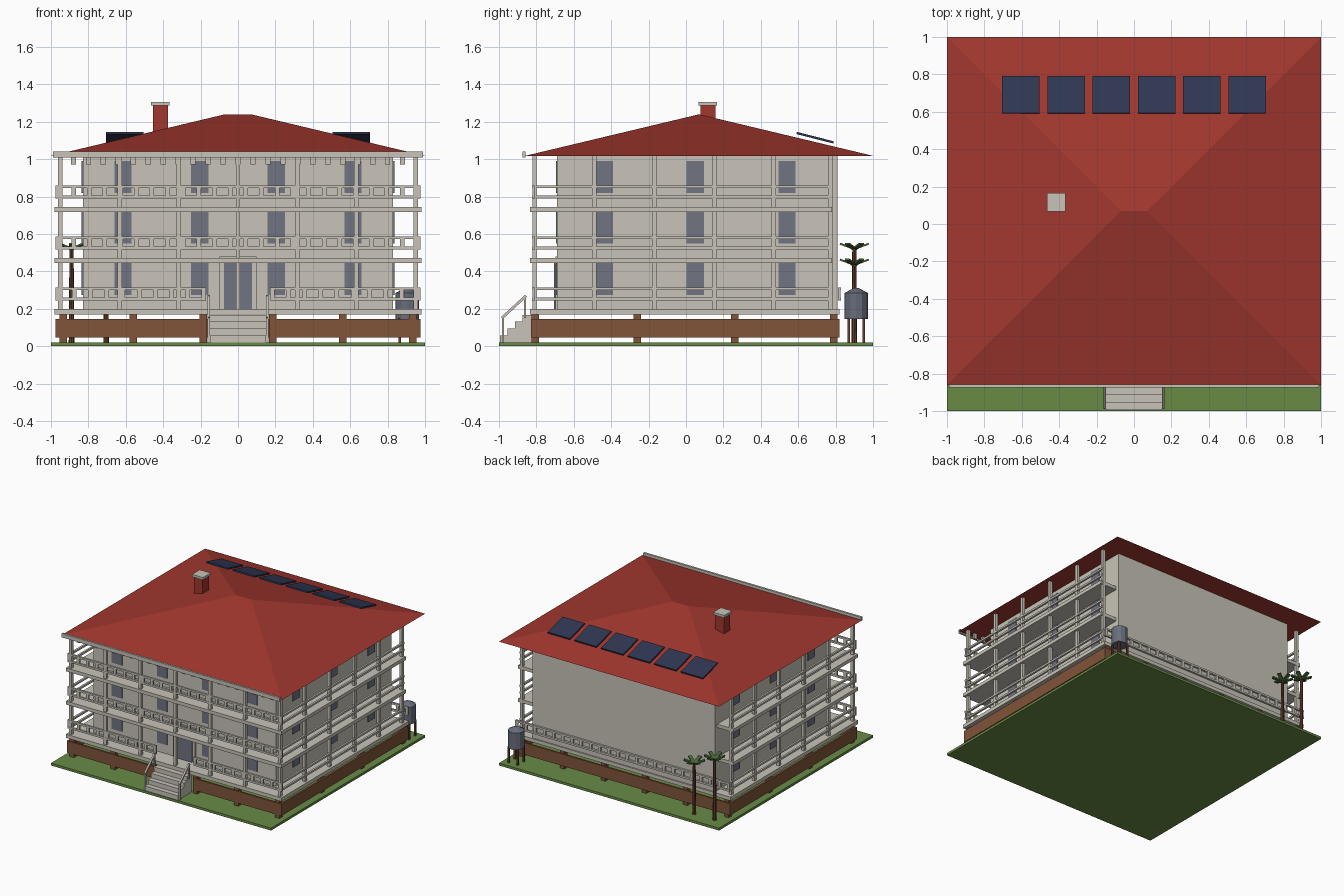
import bpy, bmesh, math
from mathutils import Vector, Matrix

if "Cube" in bpy.data.objects:
    bpy.data.objects.remove(bpy.data.objects["Cube"])


def material(name, rgb):
    m = bpy.data.materials.new(name)
    m.diffuse_color = (*rgb, 1)
    m.use_nodes = True
    m.node_tree.nodes["Principled BSDF"].inputs["Base Color"].default_value = m.diffuse_color
    return m


CREAM = material("cream", (0.58, 0.55, 0.48))
RED = material("roof red", (0.36, 0.038, 0.028))
BROWN = material("skirt brown", (0.22, 0.09, 0.043))
GREEN = material("grass green", (0.14, 0.26, 0.06))
GLASS = material("window grey", (0.165, 0.178, 0.225))
NAVY = material("solar navy", (0.028, 0.038, 0.085))
BARK = material("bark brown", (0.13, 0.05, 0.025))
STEEL = material("tank grey", (0.14, 0.155, 0.205))
LEAF = material("palm green", (0.07, 0.14, 0.04))


def finish(name, bm, mat):
    bmesh.ops.recalc_face_normals(bm, faces=bm.faces)
    me = bpy.data.meshes.new(name)
    bm.to_mesh(me)
    bm.free()
    me.materials.append(mat)
    ob = bpy.data.objects.new(name, me)
    bpy.context.collection.objects.link(ob)
    return ob


def add_box(bm, x0, x1, y0, y1, z0, z1):
    size = Matrix.Diagonal((x1 - x0, y1 - y0, z1 - z0, 1))
    mid = Matrix.Translation(((x0 + x1) / 2, (y0 + y1) / 2, (z0 + z1) / 2))
    bmesh.ops.create_cube(bm, size=1, matrix=mid @ size)


def boxes(name, mat, items):
    bm = bmesh.new()
    for b in items:
        add_box(bm, *b)
    return finish(name, bm, mat)


def add_cone(bm, x, y, z0, z1, r0, r1, n):
    bmesh.ops.create_cone(bm, cap_ends=True, segments=n, radius1=r0, radius2=r1, depth=z1 - z0,
                          matrix=Matrix.Translation((x, y, (z0 + z1) / 2)))


FLOORS = [0.2, 0.472, 0.745]

# Ground, walls and raised base
boxes("lawn", GREEN, [(-1, 1, -1, 1, 0, 0.02)])
boxes("house_walls", CREAM, [(-0.83, 0.83, -0.69, 0.81, 0.2, 1.02)])
boxes("base_skirt", BROWN, [
    (-0.975, -0.17, -0.83, -0.815, 0.048, 0.145), (0.17, 0.975, -0.83, -0.815, 0.048, 0.145),
    (-0.975, 0.975, 0.805, 0.82, 0.048, 0.145),
    (-0.975, -0.96, -0.83, 0.82, 0.048, 0.145), (0.96, 0.975, -0.83, 0.82, 0.048, 0.145)])
boxes("base_piles", BROWN, [(x - 0.02, x + 0.02, y - 0.02, y + 0.02, 0.02, 0.17)
                            for x in (-0.935, -0.56, -0.187, 0.187, 0.56, 0.935)
                            for y in (-0.805, -0.26, 0.26, 0.79)])

# Verandah decks
decks = [(-0.98, 0.98, -0.835, 0.82, 0.17, 0.2)]
for z in FLOORS[1:]:
    decks += [(-0.98, 0.98, -0.835, -0.69, z - 0.028, z)]
    decks += [(min(s * 0.83, s * 0.98), max(s * 0.83, s * 0.98), -0.69, 0.78, z - 0.028, z)
              for s in (-1, 1)]
boxes("verandah_decks", CREAM, decks)

# Posts along front and sides
SIDE_Y = (-0.49, -0.17, 0.15, 0.47, 0.77)
post_spots = [(-0.95 + i * 0.95 / 3, -0.81) for i in range(7)]
post_spots += [(s * 0.95, y) for s in (-1, 1) for y in SIDE_Y]
boxes("verandah_posts", CREAM, [(x - 0.012, x + 0.012, y - 0.012, y + 0.012, 0.2, 1.02)
                                for x, y in post_spots])

# Railings: two rails everywhere, pickets on the front and back
rails, pickets = [], []


def x_rail(x0, x1, y, z):
    for dz in (0.045, 0.1):
        rails.append((x0, x1, y - 0.008, y + 0.008, z + dz, z + dz + 0.015))
    n = round((x1 - x0) / 0.086)
    for i in range(n + 1):
        x = x0 + 0.012 + (x1 - x0 - 0.024) * i / n
        pickets.append((x - 0.012, x + 0.012, y - 0.006, y + 0.006, z + 0.06, z + 0.1))


for z in FLOORS:
    if z == 0.2:
        x_rail(-0.975, -0.17, -0.815, z)
        x_rail(0.17, 0.975, -0.815, z)
        x_rail(-0.975, 0.975, 0.82, z)
    else:
        x_rail(-0.975, 0.975, -0.815, z)
    for s in (-1, 1):
        for dz in (0.045, 0.1):
            rails.append((s * 0.96 - 0.008, s * 0.96 + 0.008, -0.8, 0.78, z + dz, z + dz + 0.015))
boxes("railings", CREAM, rails)
boxes("railing_pickets", CREAM, pickets)

# Windows and front door as thin plates
wins = []
for z in (0.275, 0.548, 0.82):
    for x in (-0.615, -0.205, 0.205, 0.615):
        wins.append((x - 0.046, x + 0.046, -0.696, -0.69, z, z + 0.17))
    for y in (-0.435, 0.05, 0.54):
        for s in (-1, 1):
            wins.append((s * 0.833 - 0.003, s * 0.833 + 0.003, y - 0.046, y + 0.046, z, z + 0.17))
boxes("windows", GLASS, wins)
boxes("door_frame", CREAM, [(-0.1, 0.1, -0.699, -0.69, 0.2, 0.48)])
boxes("front_door", GLASS, [(-0.075, 0.075, -0.706, -0.698, 0.2, 0.455)])

# Entrance steps and handrails
boxes("entrance_steps", CREAM, [(-0.15, 0.15, -0.995 + i * 0.04, -0.82, 0.02 + i * 0.037,
                                 0.057 + i * 0.037) for i in range(4)])
bm = bmesh.new()
for s in (-1, 1):
    x = s * 0.157
    add_box(bm, x - 0.006, x + 0.006, -0.985, -0.973, 0.02, 0.16)
    add_box(bm, x - 0.006, x + 0.006, -0.867, -0.855, 0.15, 0.27)
    a, b = Vector((x, -0.985, 0.15)), Vector((x, -0.855, 0.27))
    turn = Matrix.Rotation(math.atan2(b.z - a.z, b.y - a.y), 4, 'X')
    bmesh.ops.create_cube(bm, size=1, matrix=Matrix.Translation((a + b) / 2) @ turn
                          @ Matrix.Diagonal((0.014, (b - a).length, 0.014, 1)))
finish("step_handrails", bm, CREAM)

# Hipped roof
bm = bmesh.new()
eave = [bm.verts.new(p) for p in ((-1, -0.86, 1.018), (1, -0.86, 1.018), (1, 1, 1.018), (-1, 1, 1.018))]
r0, r1 = bm.verts.new((-0.07, 0.07, 1.24)), bm.verts.new((0.07, 0.07, 1.24))
a, b, c, d = eave
for f in ((a, b, r1, r0), (b, c, r1), (c, d, r0, r1), (d, a, r0), (d, c, b, a)):
    bm.faces.new(f)
finish("hip_roof", bm, RED)

# Front fascia with hanging trim
boxes("front_fascia", CREAM, [(-0.99, 0.99, -0.875, -0.858, 1.008, 1.04)])
boxes("fascia_trim", CREAM, [(x - 0.014, x + 0.014, -0.82, -0.806, 0.972, 1.018)
                             for x in [-0.88 + i * 0.08 for i in range(23)]])

# Chimney
boxes("chimney", RED, [(-0.455, -0.375, 0.077, 0.157, 1.1, 1.288)])
boxes("chimney_cap", CREAM, [(-0.465, -0.365, 0.067, 0.167, 1.286, 1.306)])

# Tilted solar panels
bm = bmesh.new()
for i in range(6):
    bmesh.ops.create_cube(bm, size=1, matrix=Matrix.Translation((-0.605 + i * 0.242, 0.69, 1.115))
                          @ Matrix.Rotation(-0.25, 4, 'X') @ Matrix.Diagonal((0.2, 0.204, 0.012, 1)))
finish("solar_panels", bm, NAVY)

# Water tank on legs
bm = bmesh.new()
add_cone(bm, 0.905, 0.91, 0.145, 0.285, 0.062, 0.062, 12)
add_cone(bm, 0.905, 0.91, 0.285, 0.31, 0.062, 0.015, 12)
finish("water_tank", bm, STEEL)
boxes("tank_legs", BARK, [(0.905 + i * 0.04 - 0.007, 0.905 + i * 0.04 + 0.007,
                           0.91 + j * 0.04 - 0.007, 0.91 + j * 0.04 + 0.007, 0.02, 0.15)
                          for i in (-1, 1) for j in (-1, 1)])

# Two palms with flat upturned fronds
trunks, fronds = bmesh.new(), bmesh.new()
for x, y, top in ((-0.89, 0.9, 0.52), (-0.705, 0.9, 0.435)):
    add_cone(trunks, x, y, 0.02, top, 0.015, 0.011, 8)
    for i in range(6):
        bmesh.ops.create_cube(fronds, size=1, matrix=Matrix.Translation((x, y, top))
                              @ Matrix.Rotation(i * math.pi / 3 + math.pi / 6, 4, 'Z')
                              @ Matrix.Rotation(-0.35, 4, 'Y') @ Matrix.Translation((0.04, 0, 0))
                              @ Matrix.Diagonal((0.085, 0.028, 0.01, 1)))
finish("palm_trunks", trunks, BARK)
finish("palm_fronds", fronds, LEAF)
